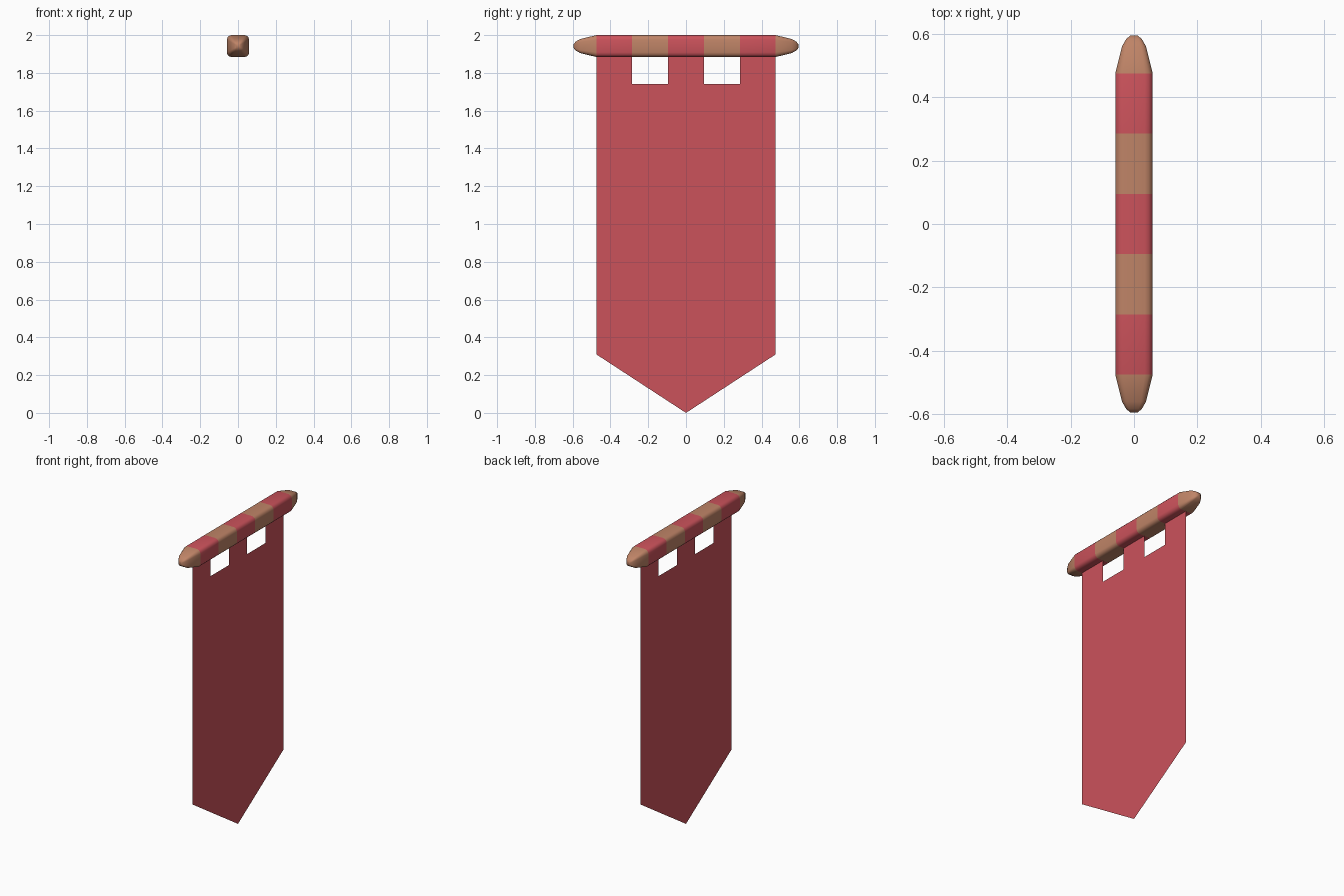
import bpy, bmesh, math

if "Cube" in bpy.data.objects:
    bpy.data.objects.remove(bpy.data.objects["Cube"])


def material(name, rgb):
    m = bpy.data.materials.new(name)
    m.diffuse_color = (*rgb, 1)
    m.use_nodes = True
    m.node_tree.nodes["Principled BSDF"].inputs["Base Color"].default_value = m.diffuse_color
    return m


RED = material("red cloth", (0.60, 0.085, 0.105))
WOOD = material("brown wood", (0.52, 0.23, 0.135))


def finish(name, bm, mats):
    me = bpy.data.meshes.new(name)
    bm.to_mesh(me)
    bm.free()
    for m in mats:
        me.materials.append(m)
    ob = bpy.data.objects.new(name, me)
    bpy.context.collection.objects.link(ob)
    return ob


# rounded-square cross-section of the pole
def section(half, corner, steps=3):
    pts = []
    for q in range(4):
        mid = math.radians(45 + 90 * q)
        cx = math.copysign(half - corner, math.cos(mid))
        cz = math.copysign(half - corner, math.sin(mid))
        for i in range(steps + 1):
            a = math.radians(90 * q + 90 * i / steps)
            pts.append((cx + corner * math.cos(a), cz + corner * math.sin(a)))
    return pts


# pole: loops along y, tapered ends, red wraps where the tabs hang
STRIPES = [0.095, 0.285, 0.475]
TIP = [(0.56, 0.64), (0.583, 0.42), (0.595, 0.18)]
half_run = [(y, 1.0) for y in STRIPES] + TIP
stations = [(-y, s) for y, s in reversed(half_run)] + half_run
profile = section(0.059, 0.025)
bm = bmesh.new()
rings = [[bm.verts.new((x * s, y, 1.942 + z * s * 0.98)) for x, z in profile]
         for y, s in stations]
n = len(profile)
for a, b in zip(rings, rings[1:]):
    for i in range(n):
        j = (i + 1) % n
        bm.faces.new((a[i], a[j], b[j], b[i]))
bm.faces.new(rings[0])
bm.faces.new(rings[-1])
bmesh.ops.recalc_face_normals(bm, faces=bm.faces)
for f in bm.faces:
    y = abs(f.calc_center_median().y)
    f.material_index = 1 if y < 0.095 or 0.285 < y < 0.475 else 0
pole = finish("banner_pole", bm, [WOOD, RED])
bpy.context.view_layer.objects.active = pole
pole.select_set(True)
bpy.ops.object.shade_smooth_by_angle(angle=math.radians(40))

# cloth: one thin sheet with three hanging tabs and a pointed hem
bm = bmesh.new()
ys = [-0.475, -0.285, -0.095, 0.095, 0.285, 0.475]
outline = [(0, 0), (0.475, 0.31), (0.475, 1.74)]
outline += [(y, 1.74) for y in reversed(ys[1:-1])]
outline += [(-0.475, 1.74), (-0.475, 0.31)]
bm.faces.new([bm.verts.new((0, y, z)) for y, z in outline])
for y0, y1 in zip(ys[::2], ys[1::2]):
    bm.faces.new([bm.verts.new((0, y, z)) for y, z in
                  ((y0, 1.74), (y1, 1.74), (y1, 1.9), (y0, 1.9))])
bmesh.ops.remove_doubles(bm, verts=bm.verts, dist=0.0001)
finish("banner_cloth", bm, [RED])
